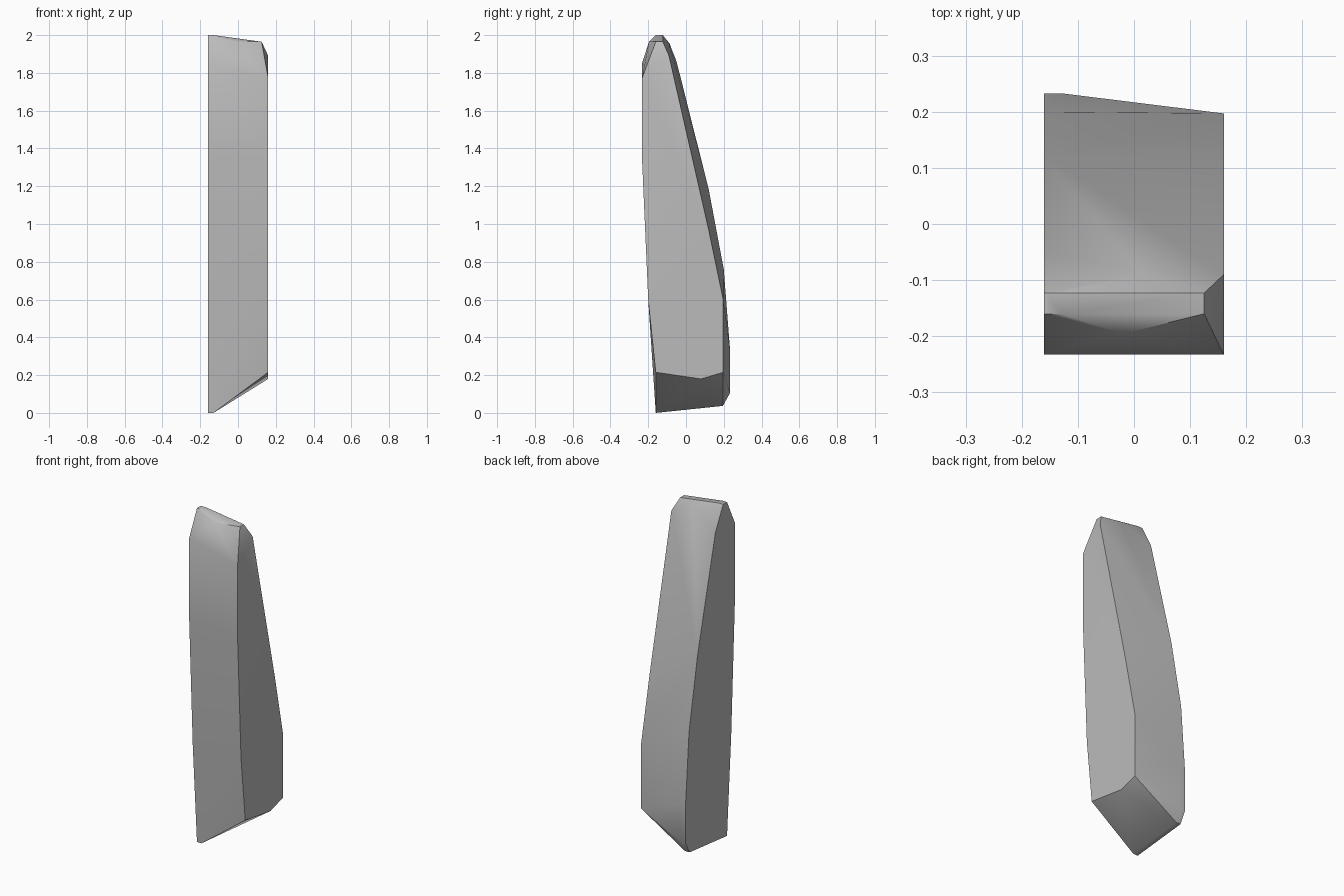
import bpy
import bmesh
import math

cube = bpy.data.objects.get("Cube")
if cube:
    bpy.data.objects.remove(cube, do_unlink=True)

HALF = 0.16

# Side outlines as (y, z), from the bottom front corner round to the back
front = [(-0.16, 0.0), (-0.2, 0.6), (-0.233, 1.35)]
left_outline = front + [(-0.233, 1.85), (-0.16, 2.0), (-0.123, 2.0), (-0.05, 1.86),
                        (0.12, 1.185), (0.2, 0.76), (0.233, 0.335),
                        (0.233, 0.105), (0.195, 0.037)]
right_outline = [(-0.16, 0.215)] + front[1:] + [
    (-0.233, 1.77), (-0.09, 1.89), (0.12, 0.97),
    (0.197, 0.6), (0.197, 0.215), (0.08, 0.18)]

points = [(-HALF, y, z) for y, z in left_outline]
points += [(HALF, y, z) for y, z in right_outline]
# Narrow flat strip beside the tall side
points += [(-0.13, y, z) for y, z in left_outline if z < 0.5 or z == 2.0]
# Chipped crown
points += [(0.125, -0.16, 1.965), (0.125, -0.123, 1.965),
           (-0.02, -0.196, 1.965), (0.015, -0.088, 1.957)]

# Skin the outlines into one convex slab
bm = bmesh.new()
for p in points:
    bm.verts.new(p)
hull = bmesh.ops.convex_hull(bm, input=bm.verts[:])
loose = [v for v in bm.verts if not v.link_faces]
bmesh.ops.delete(bm, geom=loose, context="VERTS")
bmesh.ops.dissolve_limit(bm, angle_limit=math.radians(1),
                         verts=bm.verts[:], edges=bm.edges[:])
bmesh.ops.recalc_face_normals(bm, faces=bm.faces[:])
mesh = bpy.data.meshes.new("stone_slab")
bm.to_mesh(mesh)
bm.free()

slab = bpy.data.objects.new("stone_slab", mesh)
bpy.context.collection.objects.link(slab)

# Stone colour
stone = bpy.data.materials.new("grey_stone")
stone.use_nodes = True
grey = (0.5, 0.5, 0.5, 1.0)
stone.diffuse_color = grey
stone.node_tree.nodes["Principled BSDF"].inputs["Base Color"].default_value = grey
mesh.materials.append(stone)

# Soft broad faces with crisp corners
bpy.ops.object.select_all(action="DESELECT")
slab.select_set(True)
bpy.context.view_layer.objects.active = slab
bpy.ops.object.shade_smooth_by_angle(angle=math.radians(30))
